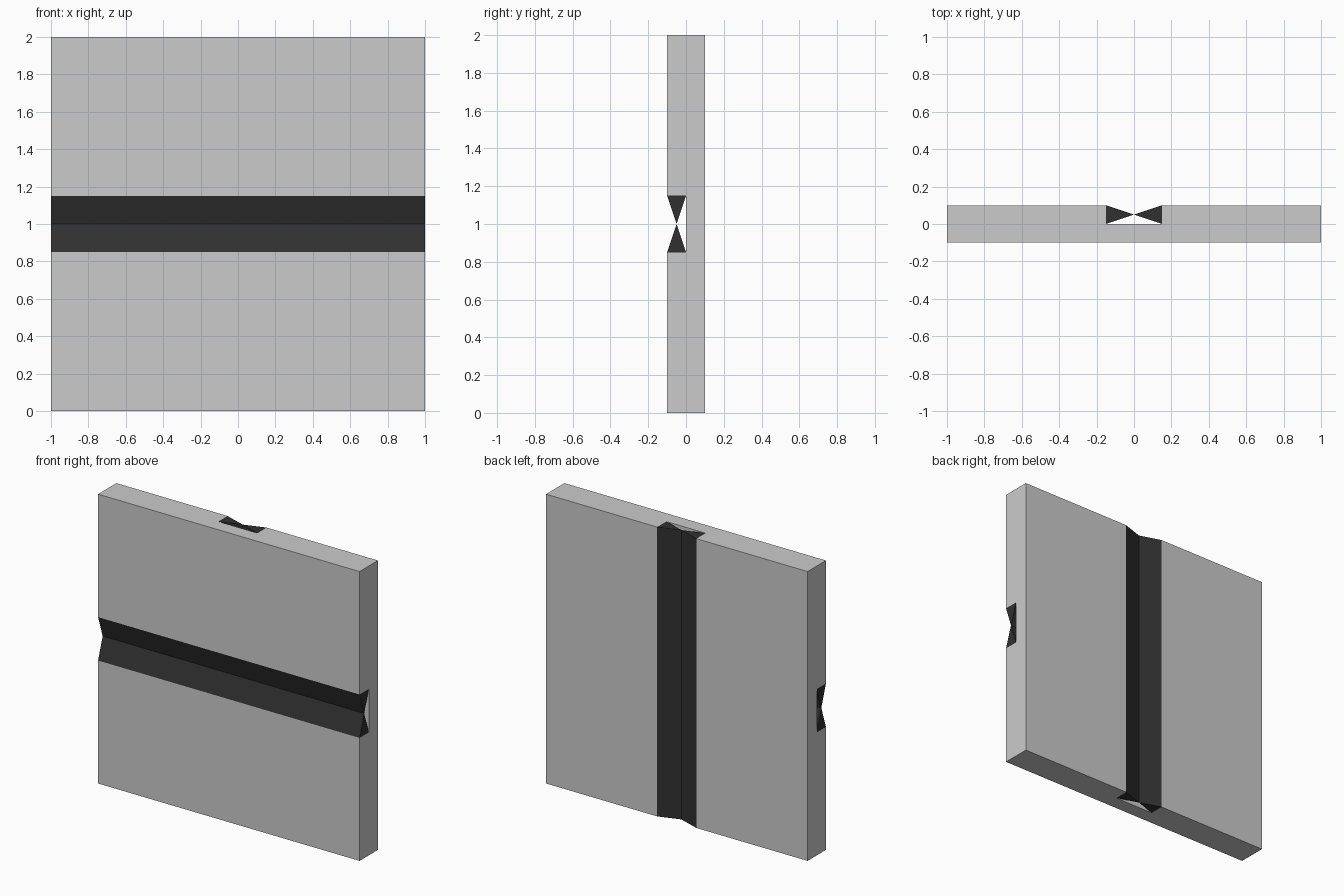
import bpy, bmesh
from mathutils import Vector

if "Cube" in bpy.data.objects:
    bpy.data.objects.remove(bpy.data.objects["Cube"])

HALF_STRIP, HALF_T = 0.15, 0.1

dark = bpy.data.materials.new("dark_strip")
dark.diffuse_color = (0.03, 0.03, 0.03, 1)
dark.use_nodes = True
dark.node_tree.nodes["Principled BSDF"].inputs["Base Color"].default_value = dark.diffuse_color


def finish(bm, name, mat=None):
    bmesh.ops.recalc_face_normals(bm, faces=bm.faces)
    mesh = bpy.data.meshes.new(name)
    bm.to_mesh(mesh)
    bm.free()
    obj = bpy.data.objects.new(name, mesh)
    bpy.context.collection.objects.link(obj)
    if mat:
        mesh.materials.append(mat)
    return obj


# Panel: a 3 x 2 x 3 block layout with a front channel along x and a back channel along z
xs = (-1, -HALF_STRIP, HALF_STRIP, 1)
ys = (-HALF_T, 0, HALF_T)
zs = (0, 1 - HALF_STRIP, 1 + HALF_STRIP, 2)
solid = {(i, j, k) for i in range(3) for j in range(2) for k in range(3)
         if (k != 1 if j == 0 else i != 1)}
bm = bmesh.new()
for cell in solid:
    for axis in range(3):
        for side in (0, 1):
            near = list(cell)
            near[axis] += 2 * side - 1
            if tuple(near) in solid:
                continue
            u, v = (axis + 1) % 3, (axis + 2) % 3
            ring = []
            for a, b in ((0, 0), (1, 0), (1, 1), (0, 1)):
                c = list(cell)
                c[axis] += side
                c[u] += a
                c[v] += b
                ring.append(bm.verts.new((xs[c[0]], ys[c[1]], zs[c[2]])))
            bm.faces.new(ring if side else ring[::-1])
bmesh.ops.remove_doubles(bm, verts=bm.verts, dist=1e-5)
finish(bm, "panel")


# Strip: two triangular bars meeting tip to tip, giving a bow-tie section
def strip(name, place):
    bm = bmesh.new()
    for s in (-1, 1):
        profile = ((0, s * HALF_STRIP), (HALF_T, s * HALF_STRIP), (HALF_T / 2, 0))
        face = bm.faces.new([bm.verts.new(place(-1, d, w)) for d, w in profile])
        ext = bmesh.ops.extrude_face_region(bm, geom=[face], use_keep_orig=True)
        moved = [g for g in ext["geom"] if isinstance(g, bmesh.types.BMVert)]
        shift = Vector(place(1, 0, 0)) - Vector(place(-1, 0, 0))
        bmesh.ops.translate(bm, verts=moved, vec=shift)
    finish(bm, name, dark)


strip("front_strip", lambda t, d, w: (t, -d, 1 + w))
strip("back_strip", lambda t, d, w: (w, d, 1 + t))
